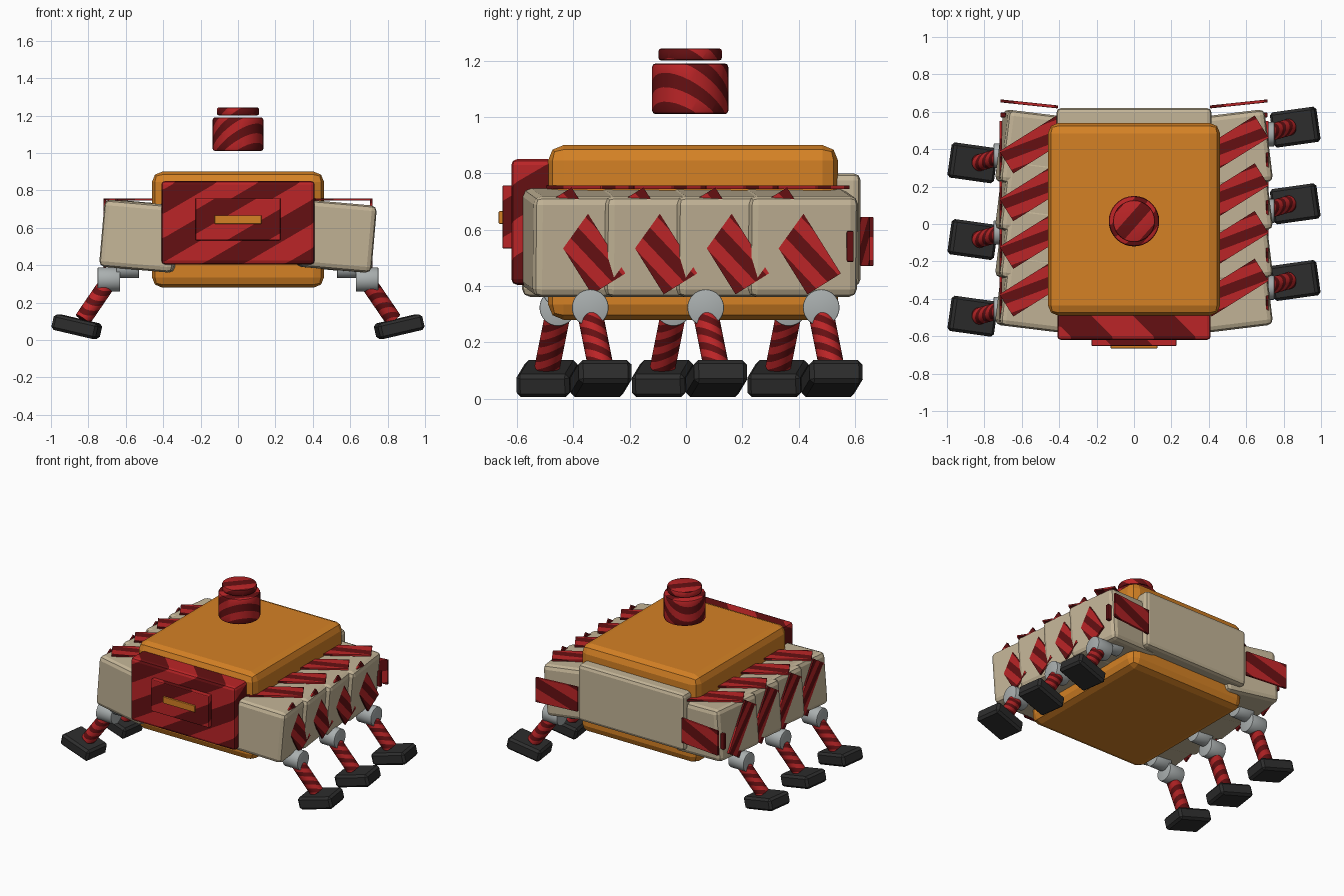
import bpy, bmesh, math
from mathutils import Matrix, Vector

if "Cube" in bpy.data.objects:
    bpy.data.objects.remove(bpy.data.objects["Cube"])

def material(name, rgb):
    m = bpy.data.materials.new(name)
    m.diffuse_color = (*rgb, 1)
    m.use_nodes = True
    m.node_tree.nodes["Principled BSDF"].inputs["Base Color"].default_value = m.diffuse_color
    return m

ORANGE = material("orange", (0.66, 0.22, 0.018))
BEIGE = material("beige", (0.55, 0.46, 0.31))
DARK_RED = material("dark red", (0.13, 0.005, 0.006))
RED = material("bright red", (0.50, 0.018, 0.02))
CHARCOAL = material("charcoal", (0.026, 0.026, 0.026))
GREY = material("light grey", (0.40, 0.43, 0.43))

def rot(x=0, y=0, z=0):
    """Rotation in degrees, applied x, then y, then z."""
    R = Matrix.Rotation
    return (R(math.radians(z), 4, 'Z') @ R(math.radians(y), 4, 'Y')
            @ R(math.radians(x), 4, 'X'))

def cut_stripes(bm, normal, period, phase):
    """Cut parallel bands into the mesh and alternate the two reds."""
    n, half = Vector(normal).normalized(), period / 2
    ds = [v.co.dot(n) - phase for v in bm.verts]
    for k in range(math.ceil(min(ds) / half), math.floor(max(ds) / half) + 1):
        bmesh.ops.bisect_plane(bm, geom=bm.verts[:] + bm.edges[:] + bm.faces[:],
                               plane_co=n * (k * half + phase), plane_no=n)
    for f in bm.faces:
        d = f.calc_center_median().dot(n) - phase
        f.material_index = math.floor(d / half) % 2

def finish(name, bm, mat, loc, r, stripes, smooth=False):
    mats = [mat]
    if stripes:
        cut_stripes(bm, *stripes)
        mats = [DARK_RED, RED]
    me = bpy.data.meshes.new(name)
    bm.to_mesh(me)
    bm.free()
    for m in mats:
        me.materials.append(m)
    if smooth:
        me.polygons.foreach_set("use_smooth", [True] * len(me.polygons))
        me.set_sharp_from_angle(angle=math.radians(35))
    ob = bpy.data.objects.new(name, me)
    ob.matrix_world = Matrix.Translation(loc) @ r
    bpy.context.collection.objects.link(ob)

def box(name, loc, size, mat=None, bevel=0.0, segs=2, r=Matrix(), stripes=None):
    bm = bmesh.new()
    bmesh.ops.create_cube(bm, size=1)
    bmesh.ops.scale(bm, vec=size, verts=bm.verts)
    if bevel:
        bmesh.ops.bevel(bm, geom=bm.edges[:], offset=bevel, segments=segs,
                        profile=0.5, affect='EDGES')
    finish(name, bm, mat, loc, r, stripes)

def cylinder(name, loc, radius, depth, mat=None, bevel=0.0, r=Matrix(), stripes=None):
    bm = bmesh.new()
    bmesh.ops.create_cone(bm, cap_ends=True, segments=32, radius1=radius,
                          radius2=radius, depth=depth)
    if bevel:
        rim = [e for e in bm.edges if abs(e.verts[0].co.z - e.verts[1].co.z) < 1e-5]
        bmesh.ops.bevel(bm, geom=rim, offset=bevel, segments=2, profile=0.5,
                        affect='EDGES')
    finish(name, bm, mat, loc, r, stripes, True)

# Central hull and the block behind it
box("hull", (0, 0.025, 0.59), (0.92, 1.03, 0.62), ORANGE, 0.055)
box("rear_block", (0, 0.06, 0.60), (0.83, 1.12, 0.40), BEIGE, 0.025)

# Striped front panel with raised plate and slot
panel_n = (-0.45, -0.45, 0.77)
box("front_panel", (0, -0.545, 0.627), (0.82, 0.15, 0.446), bevel=0.02,
    stripes=(panel_n, 0.20, 0.05))
box("front_plate", (0, -0.632, 0.645), (0.455, 0.04, 0.225), bevel=0.006,
    stripes=(panel_n, 0.20, 0.05))
box("front_slot", (0, -0.655, 0.643), (0.25, 0.02, 0.045), ORANGE, 0.003)

# Floating turret on top
turret_n = (-0.45, 0.40, 0.75)
cylinder("turret", (0, 0.015, 1.10), 0.135, 0.18, bevel=0.012,
         stripes=(turret_n, 0.08, 0))
cylinder("turret_cap", (0, 0.015, 1.222), 0.112, 0.042, bevel=0.008,
         stripes=(turret_n, 0.08, 0))

for s, side in ((1, "right"), (-1, "left")):
    # Overlapping side armour, each with a top bar and a side bar
    for i in range(4):
        y = -0.37 + 0.255 * i
        box(f"{side}_armour_{i+1}", (s * 0.51, y, 0.555), (0.40, 0.39, 0.36), BEIGE,
            0.03, r=rot(y=5, z=7 * s))
        box(f"{side}_top_bar_{i+1}", (s * 0.53, y + 0.03, 0.751), (0.36, 0.14, 0.012),
            r=rot(z=32), stripes=((0.2, 1, 0), 0.11, -0.027))
        box(f"{side}_side_bar_{i+1}", (s * 0.7125, y, 0.56), (0.012, 0.14, 0.36),
            r=rot(x=32), stripes=((0, 1, 0.2), 0.09, -0.022))
    # Plates at the rear corners
    box(f"{side}_rear_plate", (s * 0.56, 0.642, 0.558), (0.31, 0.016, 0.175),
        bevel=0.004, r=rot(z=6 * s), stripes=((-0.35, 0, 0.94), 0.15, -0.04))
    box(f"{side}_rear_tab", (s * 0.70, 0.583, 0.54), (0.03, 0.025, 0.11),
        DARK_RED, 0.005)

    # Three legs: hip joint, striped tube, foot
    for j in range(3):
        yh = (0.07 if s > 0 else -0.045) + 0.41 * (j - 1)
        yf = yh + 0.038 * s
        cylinder(f"{side}_hip_{j+1}", (s * 0.69, yh, 0.323), 0.065, 0.12, GREY, 0.004,
                 rot(y=90))
        cylinder(f"{side}_hip_mount_{j+1}", (s * 0.59, yh, 0.385), 0.055, 0.12, GREY,
                 0.004, rot(y=90))
        a, b = Vector((s * 0.70, yh, 0.30)), Vector((s * 0.83, yf, 0.11))
        cylinder(f"{side}_leg_{j+1}", (a + b) / 2, 0.045, (b - a).length,
                 r=(a - b).to_track_quat('Z', 'Y').to_matrix().to_4x4(),
                 stripes=((-0.45, 0.4, 0.75), 0.05, 0))
        box(f"{side}_foot_{j+1}", (s * 0.862, yf, 0.071), (0.245, 0.19, 0.085), CHARCOAL,
            0.015, 1, rot(y=-13 * s, z=8 * s))
